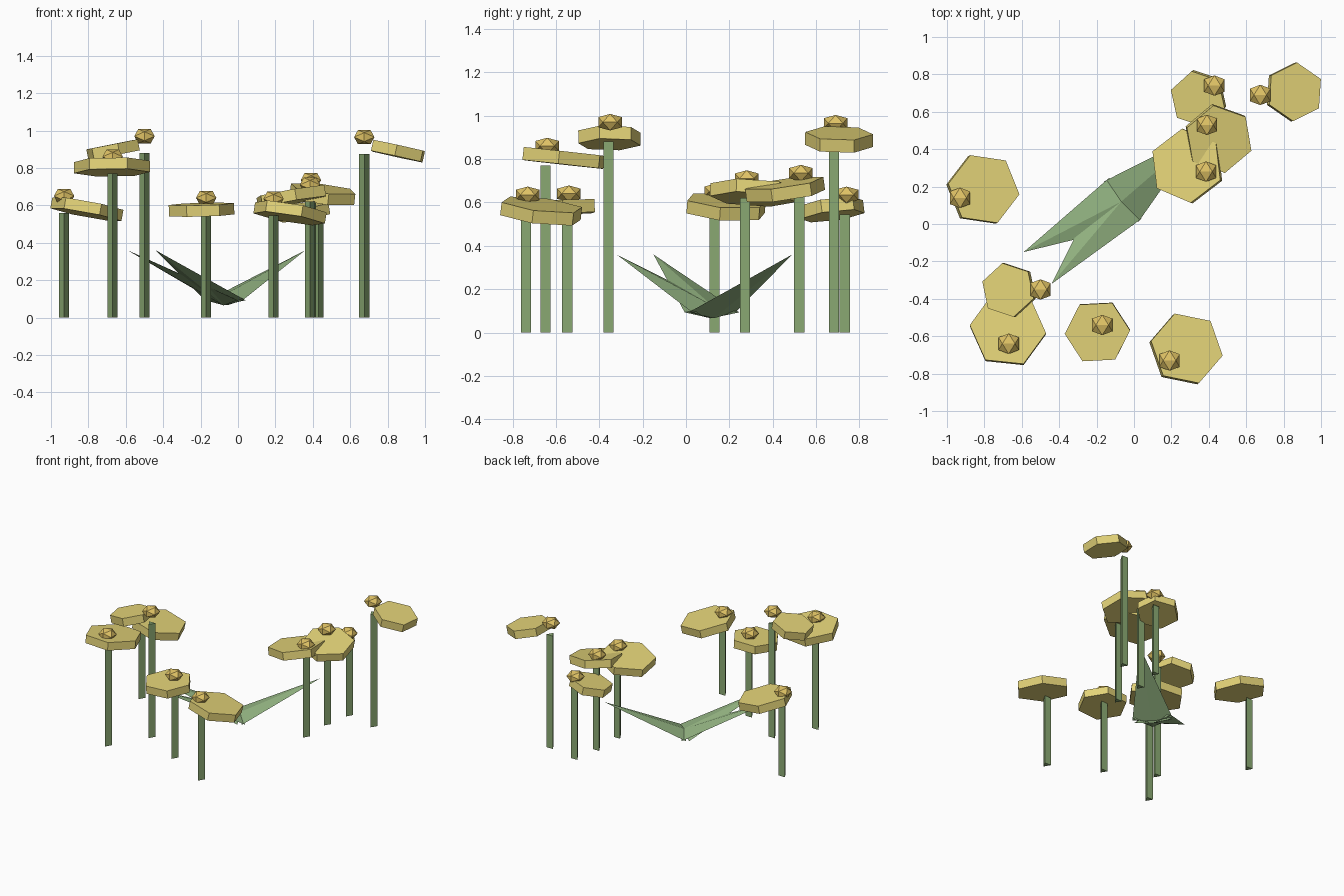
import bpy, bmesh
from math import radians, sin, cos, pi, hypot
from mathutils import Vector, Matrix

if "Cube" in bpy.data.objects:
    bpy.data.objects.remove(bpy.data.objects["Cube"])


def material(name, rgb):
    m = bpy.data.materials.new(name)
    m.diffuse_color = (*rgb, 1)
    m.use_nodes = True
    m.node_tree.nodes["Principled BSDF"].inputs["Base Color"].default_value = m.diffuse_color
    return m


STEM = material("stem_green", (0.27, 0.42, 0.18))
LEAF = material("leaf_green", (0.29, 0.45, 0.22))
PETAL = material("petal_yellow", (0.78, 0.66, 0.19))
BUD = material("bud_gold", (0.74, 0.54, 0.13))


def add_object(name, bm, mat):
    bmesh.ops.recalc_face_normals(bm, faces=bm.faces)
    mesh = bpy.data.meshes.new(name)
    bm.to_mesh(mesh)
    bm.free()
    mesh.materials.append(mat)
    ob = bpy.data.objects.new(name, mesh)
    bpy.context.collection.objects.link(ob)
    return ob


def prism(name, sides, radius, depth, angle, mat, matrix):
    # upright prism with a corner at the given angle, centred on its origin
    bm = bmesh.new()
    ring = [(radius * cos(angle + 2 * pi * i / sides),
             radius * sin(angle + 2 * pi * i / sides)) for i in range(sides)]
    face = bm.faces.new([bm.verts.new((x, y, -depth / 2)) for x, y in ring])
    top = bmesh.ops.extrude_face_region(bm, geom=[face])["geom"]
    bmesh.ops.translate(bm, vec=(0, 0, depth),
                        verts=[v for v in top if isinstance(v, bmesh.types.BMVert)])
    bmesh.ops.transform(bm, matrix=matrix, verts=bm.verts)
    return add_object(name, bm, mat)


def bud(name, center, radius=0.064, squash=0.7):
    # flattened icosahedron with an edge along x on top
    t = (1 + 5 ** 0.5) / 2
    k = radius / hypot(1, t)
    bm = bmesh.new()
    for a in (-1, 1):
        for b in (-t, t):
            for x, y, z in ((a, 0, b), (0, b, a), (b, a, 0)):
                bm.verts.new(Vector((x * k, y * k, z * k * squash)) + Vector(center))
    bmesh.ops.convex_hull(bm, input=bm.verts)
    return add_object(name, bm, BUD)


def leaf(name, base, tip, half_width=0.142, half_thick=0.03):
    # flattened four-sided cone
    base, tip = Vector(base), Vector(tip)
    axis = (tip - base).normalized()
    side = axis.cross(Vector((0, 0, 1))).normalized()
    up = side.cross(axis)
    bm = bmesh.new()
    ring = [bm.verts.new(base + o) for o in (side * half_width, up * half_thick,
                                             -side * half_width, -up * half_thick)]
    apex = bm.verts.new(tip)
    bm.faces.new(ring)
    for i in range(4):
        bm.faces.new((ring[i], ring[(i + 1) % 4], apex))
    return add_object(name, bm, LEAF)


# flowers: stem x, y, bud z, head x, y, z, head radius, spin, slope
FLOWERS = [
    (-0.93, 0.14, 0.65, -0.808, 0.185, 0.58, 0.195, 52, 0.20),
    (-0.67, -0.64, 0.86, -0.674, -0.565, 0.805, 0.205, 54, 0.11),
    (-0.50, -0.35, 0.97, -0.668, -0.353, 0.897, 0.147, 42, 0.20),
    (-0.17, -0.54, 0.64, -0.195, -0.577, 0.577, 0.175, 3, 0.05),
    (0.19, -0.73, 0.635, 0.278, -0.668, 0.56, 0.197, 49, 0.20),
    (0.385, 0.28, 0.71, 0.285, 0.31, 0.645, 0.20, 37, 0.18),
    (0.39, 0.53, 0.735, 0.452, 0.457, 0.66, 0.185, 40, 0.18),
    (0.43, 0.74, 0.635, 0.345, 0.672, 0.567, 0.152, 42, 0.20),
    (0.675, 0.69, 0.965, 0.855, 0.706, 0.89, 0.157, 26, 0.22),
]

for n, (sx, sy, bz, hx, hy, hz, r, spin, slope) in enumerate(FLOWERS, 1):
    # three-sided stem with a corner towards the front
    height = bz - 0.09
    prism(f"stem_{n}", 3, 0.031, height, -pi / 2, STEM,
          Matrix.Translation((sx, sy, height / 2)))
    # six-sided head drooping away from the stem
    away = Vector((hx - sx, hy - sy, 0)).normalized()
    tilt = Vector((0, 0, 1)).rotation_difference(away * slope + Vector((0, 0, 1)))
    prism(f"flower_head_{n}", 6, r, 0.06, radians(spin), PETAL,
          Matrix.Translation((hx, hy, hz)) @ tilt.to_matrix().to_4x4())
    bud(f"bud_{n}", (sx, sy, bz))

# leaves spreading from one point
for n, (x, y) in enumerate([(-0.59, -0.15), (-0.44, -0.32), (0.36, 0.49)], 1):
    leaf(f"leaf_{n}", (-0.068, 0.12, 0.093), (x, y, 0.36))
